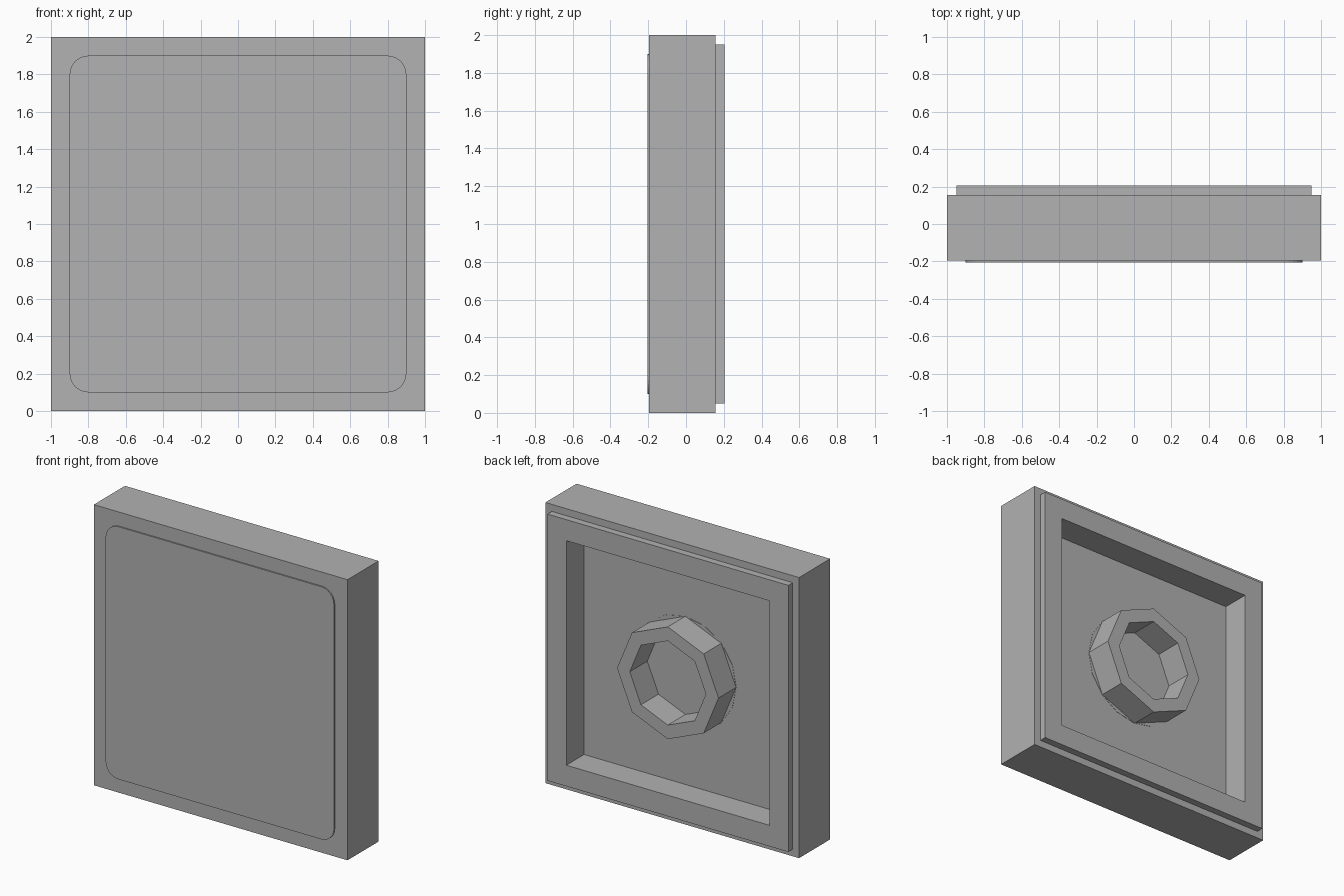
import bpy, bmesh
from math import cos, sin, pi

cube = bpy.data.objects.get("Cube")
if cube:
    bpy.data.objects.remove(cube, do_unlink=True)

grey = bpy.data.materials.new("light grey")
colour = (0.445, 0.445, 0.445, 1)
grey.diffuse_color = colour
grey.use_nodes = True
grey.node_tree.nodes["Principled BSDF"].inputs["Base Color"].default_value = colour

MID = 1.0  # height of the centre


def ring(radius, sides, turn=0.0):
    """Regular polygon in the x-z plane."""
    return [(radius * cos(turn + 2 * pi * i / sides),
             radius * sin(turn + 2 * pi * i / sides)) for i in range(sides)]


def square(half):
    return ring(half * 2 ** 0.5, 4, pi / 4)


def rounded_square(half, radius, steps=6):
    points = []
    for corner in range(4):
        cx, cz = square(half - radius)[corner]
        for s in range(steps + 1):
            a = corner * pi / 2 + s * pi / 2 / steps
            points.append((cx + radius * cos(a), cz + radius * sin(a)))
    return points


def loft(name, sections, closed=False):
    """Join outlines placed along y; cap the ends, or close into a tube."""
    bm = bmesh.new()
    loops = [[bm.verts.new((x, y, z + MID)) for x, z in outline]
             for outline, y in sections]
    pairs = list(zip(loops, loops[1:]))
    if closed:
        pairs.append((loops[-1], loops[0]))
    else:
        bm.faces.new(loops[0])
        bm.faces.new(loops[-1])
    for a, b in pairs:
        for i in range(len(a)):
            j = (i + 1) % len(a)
            bm.faces.new((a[i], a[j], b[j], b[i]))
    bmesh.ops.recalc_face_normals(bm, faces=bm.faces)
    mesh = bpy.data.meshes.new(name)
    bm.to_mesh(mesh)
    bm.free()
    mesh.materials.append(grey)
    obj = bpy.data.objects.new(name, mesh)
    bpy.context.collection.objects.link(obj)
    return obj


FRONT, STEP, BACK, FLOOR = -0.195, 0.155, 0.205, 0.005

# Block with a stepped back rim and a square recess
loft("tile_body", [(square(1), FRONT), (square(1), STEP),
                   (square(0.95), STEP), (square(0.95), BACK),
                   (square(0.8), BACK), (square(0.8), FLOOR)])

# Slightly raised front panel with rounded corners
panel = rounded_square(0.9, 0.1)
loft("front_panel", [(panel, FRONT - 0.01), (panel, FRONT)])

# Octagonal tube in the recess
loft("back_tube", [(ring(0.4, 8), FLOOR), (ring(0.4, 8), BACK),
                   (ring(0.3, 8), BACK), (ring(0.3, 8), FLOOR)], closed=True)

# Thin disc under the tube
disc = ring(0.4, 16)
loft("tube_base", [(disc, FLOOR - 0.001), (disc, FLOOR + 0.002)])
